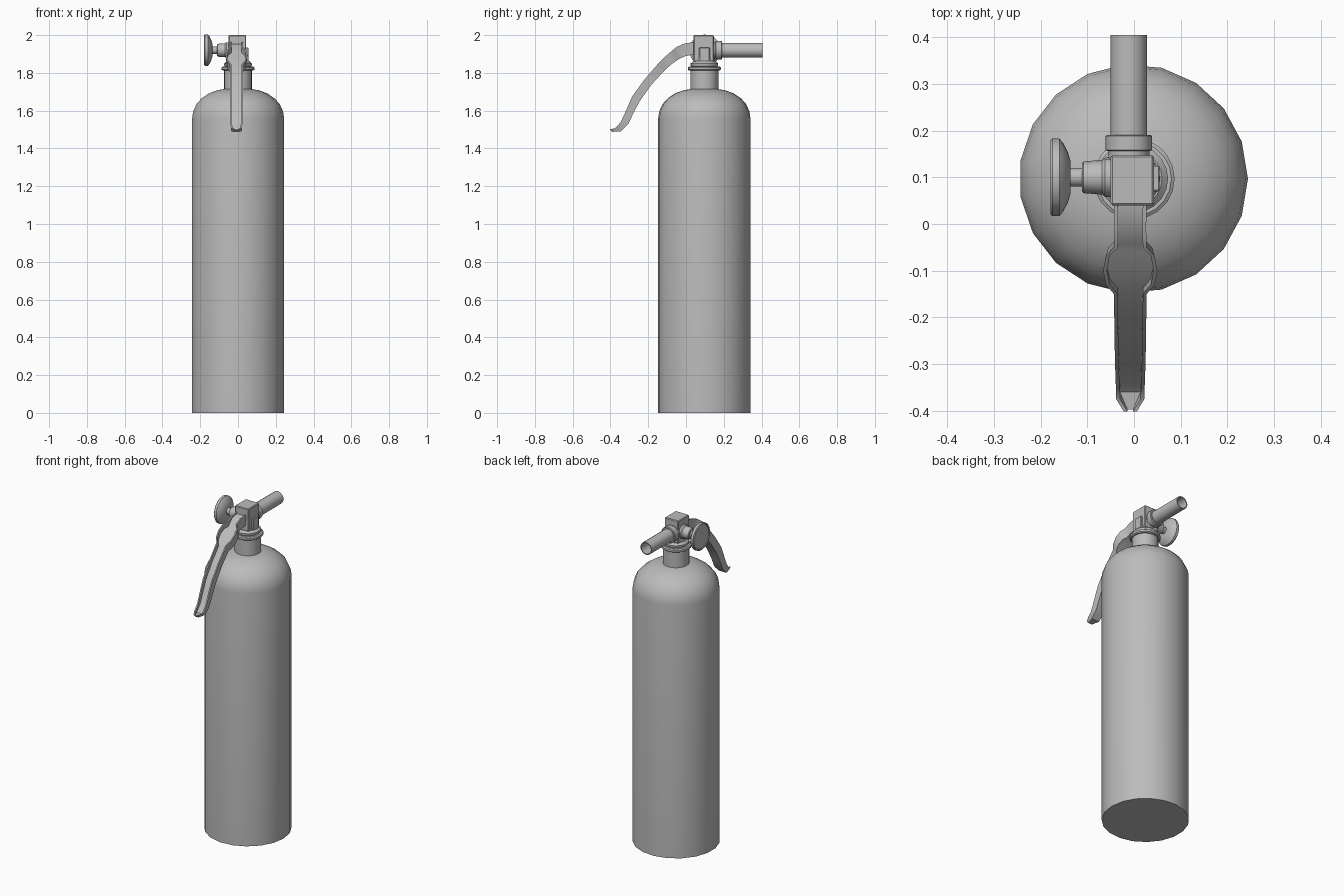
import bpy, bmesh, math
from mathutils import Vector, Matrix

default = bpy.data.objects.get("Cube")
if default:
    bpy.data.objects.remove(default, do_unlink=True)

grey = bpy.data.materials.new("plain grey")
grey.use_nodes = True
GREY = (0.5, 0.5, 0.5, 1)
grey.diffuse_color = GREY
grey.node_tree.nodes["Principled BSDF"].inputs["Base Color"].default_value = GREY

AXES = {
    "z": Matrix.Identity(3),
    "y": Matrix.Rotation(-math.pi / 2, 3, "X"),
    "-x": Matrix.Rotation(-math.pi / 2, 3, "Y"),
}


def finish(name, bm, angle=35):
    bmesh.ops.recalc_face_normals(bm, faces=bm.faces)
    mesh = bpy.data.meshes.new(name)
    bm.to_mesh(mesh)
    bm.free()
    mesh.materials.append(grey)
    obj = bpy.data.objects.new(name, mesh)
    bpy.context.collection.objects.link(obj)
    bpy.ops.object.select_all(action="DESELECT")
    obj.select_set(True)
    bpy.context.view_layer.objects.active = obj
    bpy.ops.object.shade_smooth_by_angle(angle=math.radians(angle))
    return obj


def loft(name, sections, angle=35):
    """Skin closed sections of equal point count and cap both ends."""
    bm = bmesh.new()
    rings = [[bm.verts.new(p) for p in section] for section in sections]
    n = len(rings[0])
    for a, b in zip(rings, rings[1:]):
        for i in range(n):
            j = (i + 1) % n
            bm.faces.new((a[i], a[j], b[j], b[i]))
    bm.faces.new(rings[0])
    bm.faces.new(rings[-1])
    return finish(name, bm, angle)


def lathe(name, profile, origin, axis="z", sides=20, angle=35):
    """Turn (radius, distance) pairs about an axis through origin."""
    turn = AXES[axis]
    sections = []
    for r, h in profile:
        ring = []
        for i in range(sides):
            a = math.tau * i / sides
            ring.append(Vector(origin) + turn @ Vector((r * math.cos(a), r * math.sin(a), h)))
        sections.append(ring)
    return loft(name, sections, angle)


def box(name, low, high, bevel=0.0):
    low, high = Vector(low), Vector(high)
    bm = bmesh.new()
    bmesh.ops.create_cube(bm, size=1)
    for v in bm.verts:
        v.co = (low + high) / 2 + v.co * (high - low)
    if bevel:
        bmesh.ops.bevel(bm, geom=bm.edges[:], offset=bevel, segments=1, affect="EDGES")
    return finish(name, bm, 30)


CY = 0.097   # tank axis
VZ = 1.92    # valve axis height

# Tank with rounded shoulder
lathe("tank", [(0.245, 0), (0.245, 1.56), (0.24, 1.595), (0.222, 1.635), (0.195, 1.665),
               (0.155, 1.692), (0.11, 1.708), (0.07, 1.715)], (-0.001, CY, 0), sides=19)

# Neck, flanges and valve seat
lathe("neck", [(0.074, 1.70), (0.074, 1.82)], (0, CY, 0))
lathe("lower_flange", [(0.08, 1.812), (0.087, 1.817), (0.087, 1.829), (0.08, 1.834)], (0, CY, 0))
lathe("upper_flange", [(0.066, 1.83), (0.073, 1.84), (0.073, 1.85), (0.06, 1.862)], (0, CY, 0))
lathe("valve_seat", [(0.058, 1.85), (0.05, 1.90)], (0, CY, 0))

# Valve block with a raised pad on its left
box("valve_block", (-0.05, 0.04, 1.86), (0.043, 0.147, 2.0), 0.004)
box("side_pad", (0.03, 0.07, 1.86), (0.055, 0.126, 1.935), 0.003)

# Gauge on the right side
side = (0, 0.1, VZ)
lathe("gauge_boss", [(0.042, 0.03), (0.042, 0.062), (0.037, 0.068), (0.034, 0.108), (0.03, 0.111)],
      side, "-x", 16)
lathe("gauge_stem", [(0.02, 0.10), (0.02, 0.142)], side, "-x", 12)
lathe("gauge_dial", [(0.035, 0.136), (0.055, 0.142), (0.074, 0.152), (0.083, 0.16),
                     (0.083, 0.175), (0.079, 0.179), (0.073, 0.179), (0.071, 0.175)], side, "-x", 20)

# Outlet nozzle at the back, open at its end
outlet = (-0.011, 0, VZ)
lathe("nozzle_collar", [(0.044, 0.13), (0.044, 0.156), (0.05, 0.158), (0.05, 0.188), (0.046, 0.191)],
      outlet, "y", 16)
lathe("nozzle", [(0.039, 0.17), (0.039, 0.405), (0.033, 0.405), (0.033, 0.24)], outlet, "y", 16)

# Lever: an open channel; each station is outer y, z, inner y, z, half width
stations = [
    (0.05, 1.965, 0.05, 1.90, 0.035),
    (-0.01, 1.955, -0.005, 1.888, 0.034),
    (-0.05, 1.937, -0.035, 1.875, 0.035),
    (-0.068, 1.922, -0.05, 1.865, 0.052),
    (-0.10, 1.895, -0.078, 1.845, 0.058),
    (-0.13, 1.867, -0.105, 1.82, 0.052),
    (-0.15, 1.846, -0.125, 1.80, 0.035),
    (-0.22, 1.765, -0.185, 1.735, 0.034),
    (-0.285, 1.675, -0.245, 1.65, 0.033),
    (-0.318, 1.60, -0.277, 1.59, 0.032),
    (-0.345, 1.54, -0.305, 1.53, 0.031),
    (-0.375, 1.507, -0.345, 1.49, 0.030),
    (-0.402, 1.502, -0.392, 1.488, 0.014),
]
sections = []
for yo, zo, yi, zi, w in stations:
    yf, zf = (yo + yi) / 2, (zo + zi) / 2
    if yo > -0.03:                       # shallow floor where it meets the block
        yf, zf = yo + (yi - yo) * 0.15, zo + (zi - zo) * 0.15
    rim = w - 0.008
    half = [(w, yo, zo), (w * 0.9, yi, zi)]
    inner = [(rim, yf, zf), (rim, yo, zo)]
    sections.append([(-0.008 + x, y, z) for x, y, z in
                     [(-a, b, c) for a, b, c in half] + half[::-1]
                     + inner[::-1] + [(-a, b, c) for a, b, c in inner]])
loft("lever", sections, 40)
